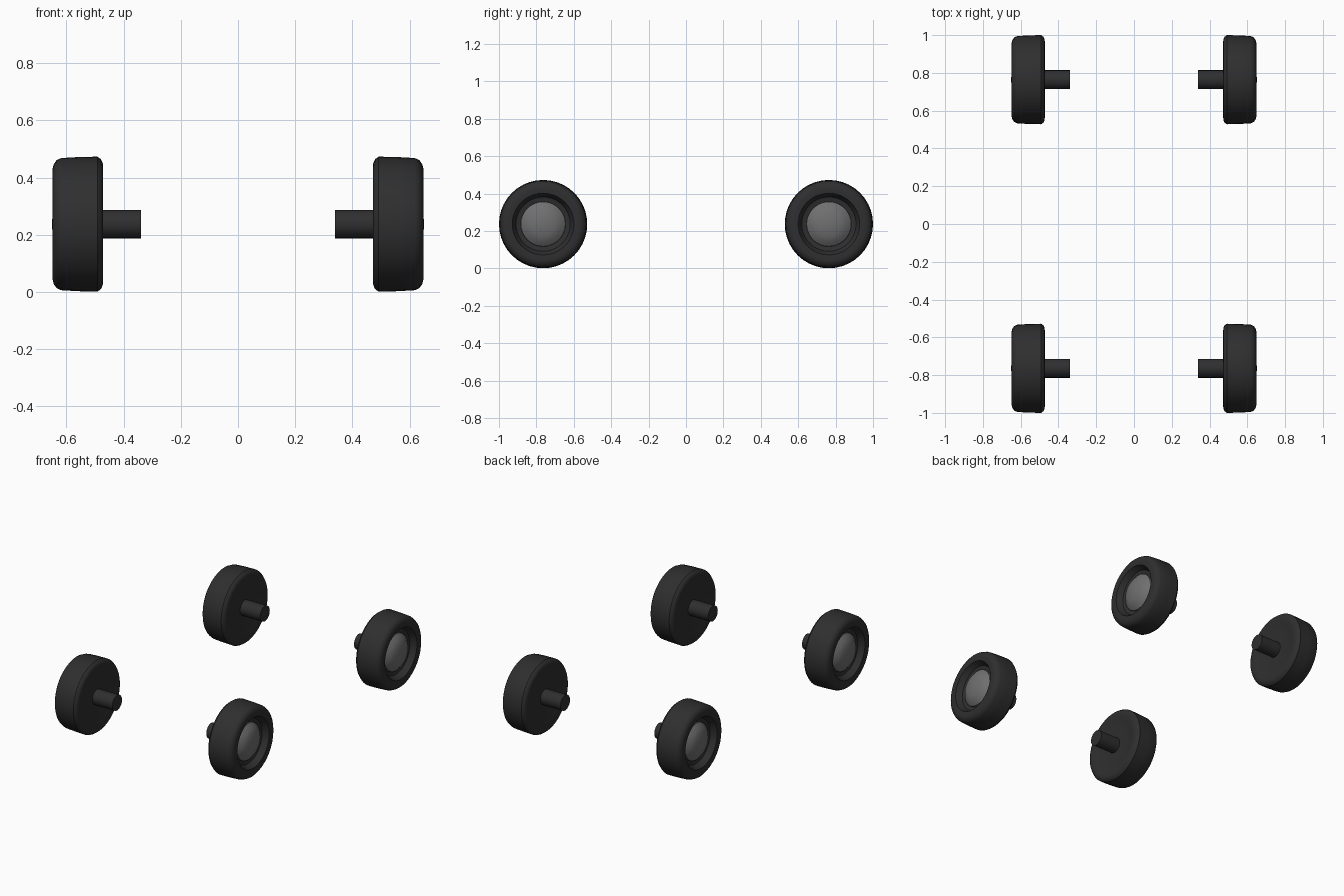
import bpy, bmesh, math

if "Cube" in bpy.data.objects:
    bpy.data.objects.remove(bpy.data.objects["Cube"])

def material(name, v):
    m = bpy.data.materials.new(name)
    m.diffuse_color = (v, v, v, 1)
    m.use_nodes = True
    m.node_tree.nodes["Principled BSDF"].inputs["Base Color"].default_value = m.diffuse_color
    return m

rubber = material("black rubber", 0.028)
metal = material("grey metal", 0.16)

CZ, WY = 0.237, 0.764   # axle height and wheel distance from the middle

def lathe(name, profile, side, y, mat, segs=40):
    """Spin (x, radius) points about the wheel axis."""
    bm = bmesh.new()
    rings = []
    for x, r in profile:
        if r == 0:
            rings.append([bm.verts.new((side * x, 0, 0))] * segs)
        else:
            rings.append([bm.verts.new((side * x,
                                        r * math.cos(2 * math.pi * i / segs),
                                        r * math.sin(2 * math.pi * i / segs)))
                          for i in range(segs)])
    for a, b in zip(rings, rings[1:]):
        for i in range(segs):
            j = (i + 1) % segs
            bm.faces.new(dict.fromkeys((a[i], a[j], b[j], b[i])))
    bmesh.ops.recalc_face_normals(bm, faces=bm.faces)
    me = bpy.data.meshes.new(name)
    bm.to_mesh(me)
    bm.free()
    me.materials.append(mat)
    ob = bpy.data.objects.new(name, me)
    ob.location = (0, y, CZ)
    bpy.context.collection.objects.link(ob)
    bpy.ops.object.select_all(action='DESELECT')
    ob.select_set(True)
    bpy.context.view_layer.objects.active = ob
    bpy.ops.object.shade_smooth_by_angle(angle=math.radians(35))

# tyre: dished inner face, slightly tapered tread, recessed outer face
tyre = [(0.485, 0), (0.485, 0.12), (0.479, 0.165), (0.472, 0.195),
        (0.473, 0.213), (0.479, 0.227), (0.492, 0.236), (0.56, 0.2345),
        (0.618, 0.231), (0.634, 0.224), (0.644, 0.21), (0.648, 0.195),
        (0.645, 0.165), (0.608, 0.145), (0.600, 0.118), (0.600, 0)]
# hub: sloped rim and a shallow domed cap
hub = [(0.598, 0), (0.598, 0.120), (0.610, 0.119), (0.632, 0.092),
       (0.642, 0.066), (0.648, 0.036), (0.651, 0)]
# stub axle
axle = [(0.34, 0), (0.34, 0.05), (0.50, 0.05), (0.50, 0)]

for end, y in (("front", -WY), ("rear", WY)):
    for sname, s in (("left", -1), ("right", 1)):
        lathe(f"{end}_{sname}_tyre", tyre, s, y, rubber)
        lathe(f"{end}_{sname}_hub", hub, s, y, metal)
        lathe(f"{end}_{sname}_axle", axle, s, y, rubber, 24)
